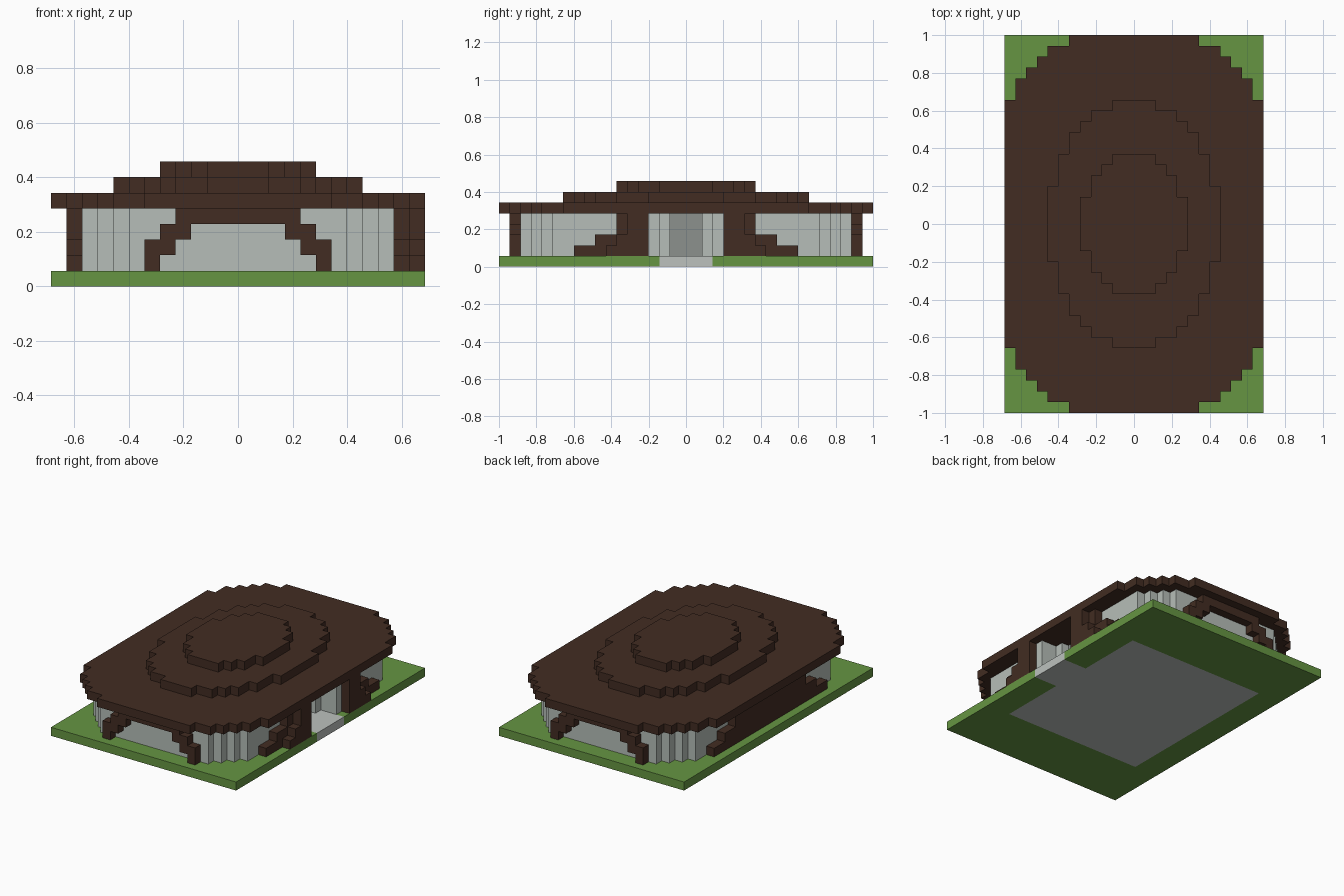
import bpy
import bmesh

cube = bpy.data.objects.get("Cube")
if cube:
    bpy.data.objects.remove(cube, do_unlink=True)

U = 2 / 35  # size of one building block


def material(name, rgb):
    linear = [((c / 255 + 0.055) / 1.055) ** 2.4 for c in rgb] + [1]
    mat = bpy.data.materials.new(name)
    mat.use_nodes = True
    mat.diffuse_color = linear
    mat.node_tree.nodes["Principled BSDF"].inputs["Base Color"].default_value = linear
    return mat


BROWN = material("dark brown", (66, 44, 34))
GREEN = material("grass green", (102, 149, 66))
GLASS = material("pale glass", (182, 190, 184))
STONE = material("light stone", (188, 193, 190))
DOOR = material("door grey", (140, 145, 141))


def prism(name, outline, axis, low, high, mat):
    """Extrude an outline, given in blocks, along one axis."""
    def place(a, b, c):
        co = {"x": (c, a, b), "y": (a, c, b), "z": (a, b, c)}[axis]
        return [v * U for v in co]

    bm = bmesh.new()
    face = bm.faces.new([bm.verts.new(place(a, b, low)) for a, b in outline])
    top = bmesh.ops.extrude_face_region(bm, geom=[face])["geom"]
    shift = [v * U for v in {"x": (high - low, 0, 0), "y": (0, high - low, 0),
                             "z": (0, 0, high - low)}[axis]]
    bmesh.ops.translate(bm, vec=shift,
                        verts=[g for g in top if isinstance(g, bmesh.types.BMVert)])
    bmesh.ops.recalc_face_normals(bm, faces=bm.faces)
    mesh = bpy.data.meshes.new(name)
    bm.to_mesh(mesh)
    bm.free()
    mesh.materials.append(mat)
    obj = bpy.data.objects.new(name, mesh)
    bpy.context.collection.objects.link(obj)
    return obj


def rect(a0, b0, a1, b1):
    return [(a0, b0), (a1, b0), (a1, b1), (a0, b1)]


def flip(points):
    return [(-a, b) for a, b in reversed(points)]


def stepped_oval(xs, ys, notch=()):
    """Stepped outline from one quarter; a notch may be let into the +x side."""
    quarter = [(xs[0], ys[0])]
    for i in range(1, len(xs)):
        quarter += [(xs[i - 1], ys[i]), (xs[i], ys[i])]
    lower = [(x, -y) for x, y in quarter]
    right = lower + list(notch) + quarter[::-1]
    left = [(-x, y) for x, y in quarter] + [(-x, y) for x, y in lower[::-1]]
    return right + left


# Lawn around a stone floor, with the path leaving on the +x side
prism("lawn", [(12, -2.5), (12, -17.5), (-12, -17.5), (-12, 17.5), (12, 17.5), (12, 2.5),
               (9, 2.5), (9, 10.5), (-9, 10.5), (-9, -10.5), (9, -10.5), (9, -2.5)],
      "z", 0, 1, GREEN)
prism("floor_and_path", [(12, -2.5), (12, 2.5), (9, 2.5), (9, 10.5), (-9, 10.5),
                         (-9, -10.5), (9, -10.5), (9, -2.5)], "z", 0, 1, STONE)

# Glass walls with a stepped recess for the entrance
half = [(10, -2.5), (9, -2.5), (9, -1.5), (8, -1.5)]
entrance = half + [(x, -y) for x, y in reversed(half)]
prism("glass_walls", stepped_oval([7, 8, 9, 10], [15.5, 14.5, 13.5, 12.5], entrance),
      "z", 1, 5, GLASS)
for name, y0 in (("door_right", -1.5), ("door_left", 0)):
    prism(name, rect(y0, 1, y0 + 1.5, 5), "x", 8, 8.1, DOOR)
for side in (-1, 1):
    prism("entrance_pillar", rect(10, side * 3 - 0.5, 11, side * 3 + 0.5), "z", 1, 5, GLASS)

# Stepped arches at the front and back
outer = [(6, 1), (6, 3), (5, 3), (5, 4), (4, 4), (4, 5)]
inner = [(5, 1), (5, 2), (4, 2), (4, 3), (3, 3), (3, 4)]
arch = outer + flip(outer) + flip(inner)[::-1] + inner[::-1]
prism("front_arch", arch, "y", -16.5, -15.5, BROWN)
prism("back_arch", arch, "y", 15.5, 16.5, BROWN)

# Stepped side walls: unbroken on -x, two layers beside the entrance on +x
steps = [(10.5, 1), (10.5, 2), (8.5, 2), (8.5, 3), (6.5, 3), (6.5, 5)]
near = [(7.5, 1), (7.5, 2), (6.5, 2), (6.5, 3), (5.5, 3), (5.5, 5)]
jamb = [(3.5, 5), (3.5, 1)]
prism("closed_side_wall", steps + flip(steps), "x", -11, -10, BROWN)
for name, profile, x in (("entrance_wall", steps, 10), ("entrance_buttress", near, 11)):
    prism(name + "_back", profile + jamb, "x", x, x + 1, BROWN)
    prism(name + "_front", flip(profile + jamb), "x", x, x + 1, BROWN)

# Three roof tiers
prism("roof_lower", stepped_oval([6, 8, 9, 10, 11, 12], [17.5, 16.5, 15.5, 14.5, 13.5, 11.5]),
      "z", 5, 6, BROWN)
prism("roof_middle", stepped_oval([2, 4, 5, 6, 7, 8], [11.5, 10.5, 9.5, 8.5, 6.5, 3.5]),
      "z", 6, 7, BROWN)
prism("roof_upper", stepped_oval([2, 3, 4, 5], [6.5, 5.5, 4.5, 2.5]), "z", 7, 8, BROWN)
